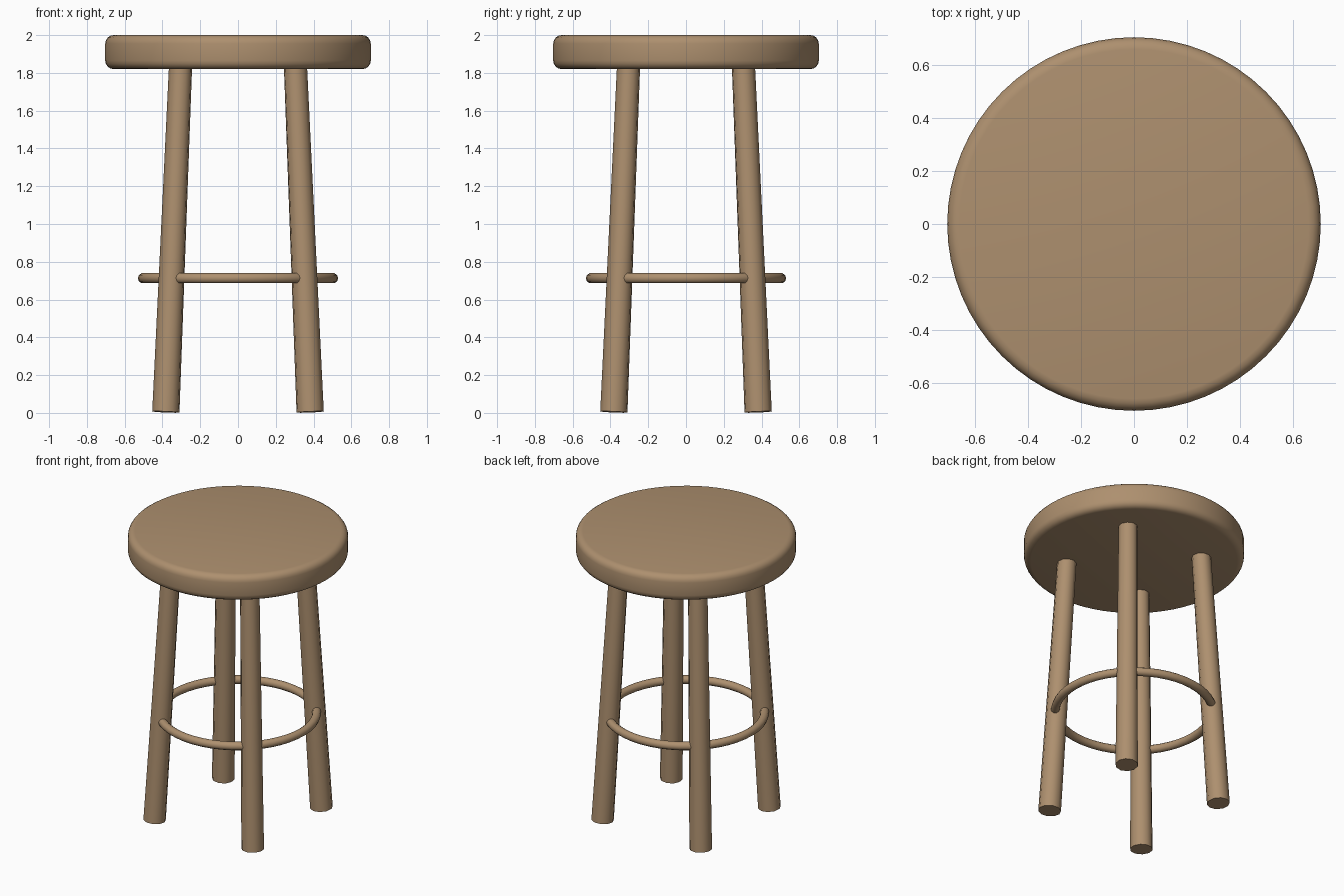
import bpy, math
from mathutils import Vector

if "Cube" in bpy.data.objects:
    bpy.data.objects.remove(bpy.data.objects["Cube"])

wood = bpy.data.materials.new("tan wood")
wood.diffuse_color = (0.42, 0.278, 0.158, 1)
wood.use_nodes = True
wood.node_tree.nodes["Principled BSDF"].inputs["Base Color"].default_value = wood.diffuse_color


def finish(name, angle=50):
    ob = bpy.context.object
    ob.name = name
    ob.data.materials.append(wood)
    bpy.ops.object.shade_smooth_by_angle(angle=math.radians(angle))
    return ob


# Round seat with a softened rim
bpy.ops.mesh.primitive_cylinder_add(vertices=64, radius=0.703, depth=0.18, location=(0, 0, 1.91))
seat = bpy.context.object
bevel = seat.modifiers.new("rim", 'BEVEL')
bevel.width = 0.045
bevel.segments = 4
bevel.limit_method = 'ANGLE'
bevel.angle_limit = math.radians(40)
bpy.ops.object.modifier_apply(modifier="rim")
finish("seat")

# Four splayed, slightly tapered legs
for side, sx in (("left", -1), ("right", 1)):
    for end, sy in (("front", -1), ("back", 1)):
        foot = Vector((sx * 0.382, sy * 0.382, 0.005))
        top = Vector((sx * 0.304, sy * 0.304, 1.84))
        axis = top - foot
        bpy.ops.mesh.primitive_cone_add(vertices=10, radius1=0.073, radius2=0.062,
                                        depth=axis.length, location=(foot + top) / 2,
                                        rotation=axis.to_track_quat('Z', 'Y').to_euler())
        finish(f"{end}_{side}_leg")

# Foot ring running through the legs
bpy.ops.mesh.primitive_torus_add(location=(0, 0, 0.713), major_radius=0.502, minor_radius=0.028,
                                 major_segments=48, minor_segments=10)
finish("foot_ring", 60)
